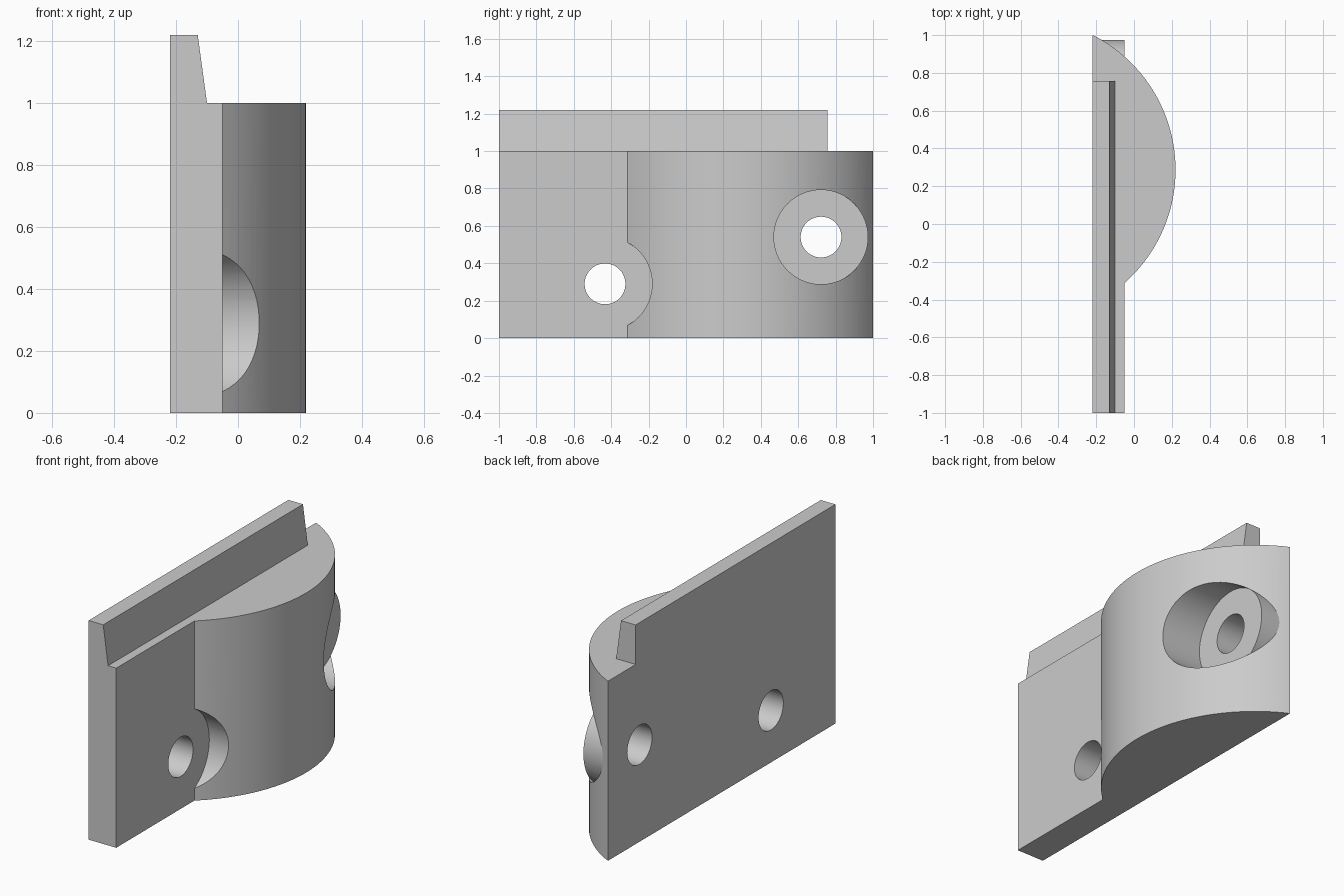
import bpy, bmesh, math
from mathutils import Matrix, Vector

cube = bpy.data.objects.get("Cube")
if cube:
    bpy.data.objects.remove(cube, do_unlink=True)

grey = bpy.data.materials.new("plain grey")
grey.use_nodes = True
colour = (0.6, 0.6, 0.6, 1)
grey.diffuse_color = colour
grey.node_tree.nodes["Principled BSDF"].inputs["Base Color"].default_value = colour

LEFT, FACE, RIGHT = -0.22, -0.05, 0.22   # back plane, plate face, crown of the bulge


def make_object(name, bm):
    bmesh.ops.recalc_face_normals(bm, faces=bm.faces)
    mesh = bpy.data.meshes.new(name)
    bm.to_mesh(mesh)
    bm.free()
    mesh.materials.append(grey)
    obj = bpy.data.objects.new(name, mesh)
    bpy.context.collection.objects.link(obj)
    return obj


def prism(name, points, direction):
    """Extrude a closed outline of 3D points along a direction."""
    bm = bmesh.new()
    face = bm.faces.new([bm.verts.new(p) for p in points])
    out = bmesh.ops.extrude_face_region(bm, geom=[face])
    verts = [v for v in out["geom"] if isinstance(v, bmesh.types.BMVert)]
    bmesh.ops.translate(bm, verts=verts, vec=Vector(direction))
    return make_object(name, bm)


def rod(name, y, z, radius, x0, x1):
    """Cylinder lying along x."""
    bm = bmesh.new()
    place = Matrix.Translation(((x0 + x1) / 2, y, z)) @ Matrix.Rotation(math.pi / 2, 4, "Y")
    bmesh.ops.create_cone(bm, cap_ends=True, segments=64, radius1=radius,
                          radius2=radius, depth=x1 - x0, matrix=place)
    return make_object(name, bm)


def combine(target, tool, operation):
    """Apply a boolean and discard the tool."""
    tool.hide_render = True
    mod = target.modifiers.new(tool.name, "BOOLEAN")
    mod.operation, mod.solver, mod.object = operation, "EXACT", tool
    bpy.context.view_layer.objects.active = target
    bpy.ops.object.modifier_apply(modifier=mod.name)
    bpy.data.objects.remove(tool, do_unlink=True)


# Plate with a rounded bulge, drawn from above
radius, centre_y = 0.8, 0.287
centre_x = RIGHT - radius
start = -math.acos((FACE - centre_x) / radius)
end = math.asin((1 - centre_y) / radius)
steps = 48
outline = [(LEFT, -1, 0), (FACE, -1, 0)]
for i in range(steps + 1):
    a = start + (end - start) * i / steps
    outline.append((centre_x + radius * math.cos(a), centre_y + radius * math.sin(a), 0))
outline[-1] = (LEFT, 1, 0)
body = prism("bracket_body", outline, (0, 0, 1))

# Tapered rail along the top
rail = [(LEFT, -1, 0.9), (-0.10, -1, 0.9), (-0.10, -1, 1), (-0.13, -1, 1.22), (LEFT, -1, 1.22)]
combine(body, prism("top_rail", rail, (0, 1.757, 0)), "UNION")

# Screw seats: wide recess down to the plate face, then a through hole
for y, z, has_boss in ((-0.433, 0.29, False), (0.722, 0.54, True)):
    combine(body, rod("recess", y, z, 0.252, FACE, 0.5), "DIFFERENCE")
    if has_boss:
        combine(body, rod("screw_boss", y, z, 0.252, -0.2, FACE), "UNION")
    combine(body, rod("screw_hole", y, z, 0.109, -0.5, 0.5), "DIFFERENCE")

bpy.ops.object.select_all(action="DESELECT")
body.select_set(True)
bpy.context.view_layer.objects.active = body
bpy.ops.object.shade_smooth_by_angle(angle=math.radians(25))
